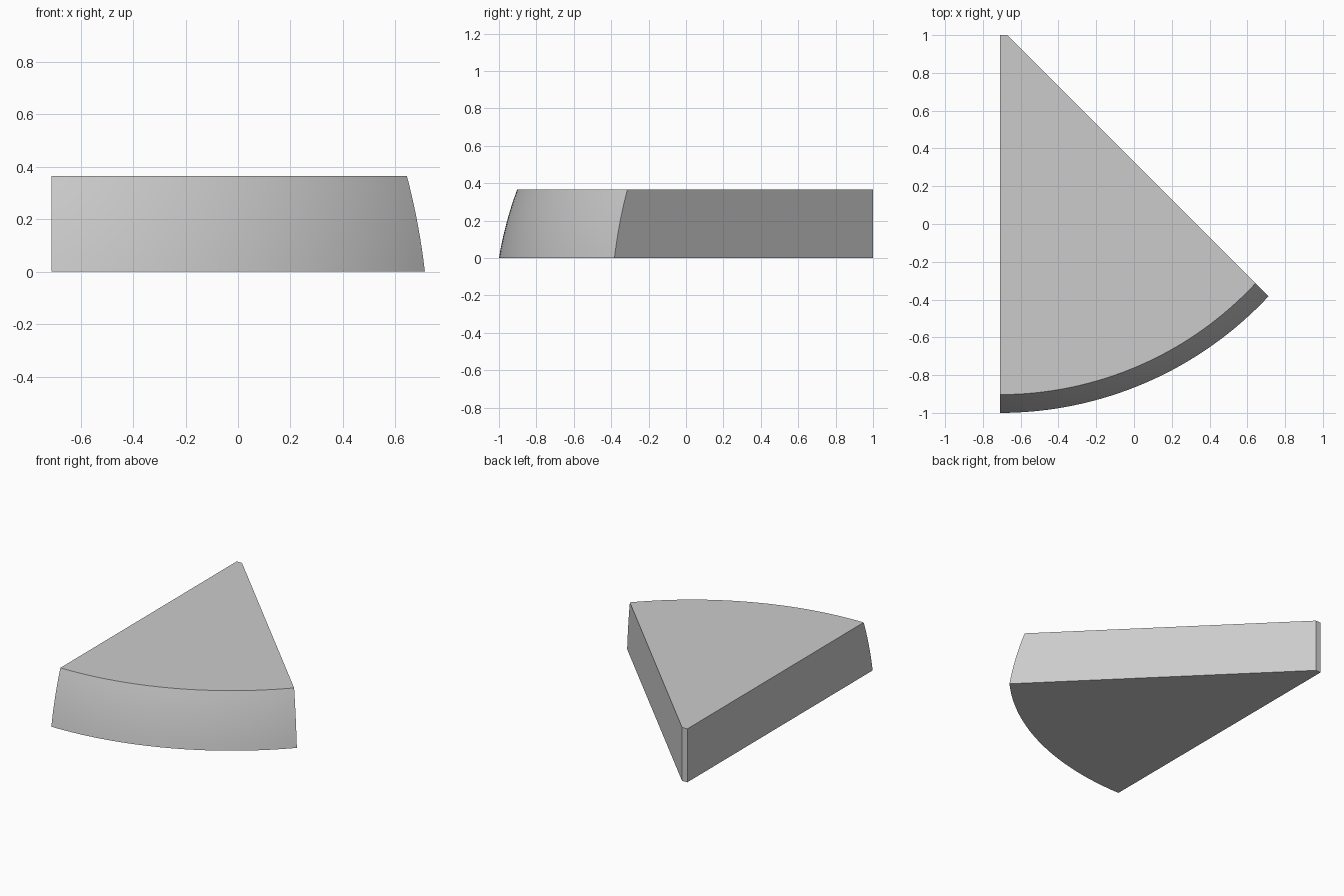
import bpy, bmesh, math

if "Cube" in bpy.data.objects:
    bpy.data.objects.remove(bpy.data.objects["Cube"], do_unlink=True)

# Main measurements
LEFT, BACK, HEIGHT = -0.71, 1.0, 0.365
TIP_WIDTH = 0.04
CENTRE_Y, BASE_RADIUS, DROP = 0.947, 1.947, 0.322
SPHERE = math.hypot(BASE_RADIUS, DROP)
COLS, ROWS = 32, 8
# Distance of the slanted side from the sphere's axis
OFFSET = (BACK - CENTRE_Y + TIP_WIDTH) / math.sqrt(2)

# Plain grey material
grey = bpy.data.materials.new("plain grey")
grey.use_nodes = True
colour = (0.6, 0.6, 0.6, 1)
grey.diffuse_color = colour
grey.node_tree.nodes["Principled BSDF"].inputs["Base Color"].default_value = colour

bm = bmesh.new()

# Domed outer wall, a grid on part of a sphere
grid = []
for j in range(ROWS + 1):
    z = HEIGHT * j / ROWS
    r = math.sqrt(SPHERE ** 2 - (z + DROP) ** 2)
    sweep = math.pi / 4 + math.asin(OFFSET / r)
    angles = [sweep * i / COLS for i in range(COLS + 1)]
    grid.append([bm.verts.new((LEFT + r * math.sin(a), CENTRE_Y - r * math.cos(a), z))
                 for a in angles])
for low, high in zip(grid, grid[1:]):
    for i in range(COLS):
        face = bm.faces.new((low[i], low[i + 1], high[i + 1], high[i]))
        face.smooth = True

# Blunt tip at the back
tip = [[bm.verts.new((x, BACK, z)) for x in (LEFT + TIP_WIDTH, LEFT)] for z in (0, HEIGHT)]
bm.faces.new((tip[0][0], tip[0][1], tip[1][1], tip[1][0]))

# Flat top, bottom and the two straight sides
bm.faces.new(grid[-1] + tip[1])
bm.faces.new((grid[0] + tip[0])[::-1])
bm.faces.new([row[0] for row in grid] + [tip[1][1], tip[0][1]])
bm.faces.new([row[-1] for row in grid][::-1] + [tip[0][0], tip[1][0]])
bmesh.ops.recalc_face_normals(bm, faces=bm.faces)

mesh = bpy.data.meshes.new("wedge_block")
bm.to_mesh(mesh)
bm.free()
mesh.materials.append(grey)
wedge = bpy.data.objects.new("wedge_block", mesh)
bpy.context.collection.objects.link(wedge)
bpy.context.view_layer.objects.active = wedge
wedge.select_set(True)
bpy.ops.object.shade_smooth_by_angle(angle=math.radians(30))
